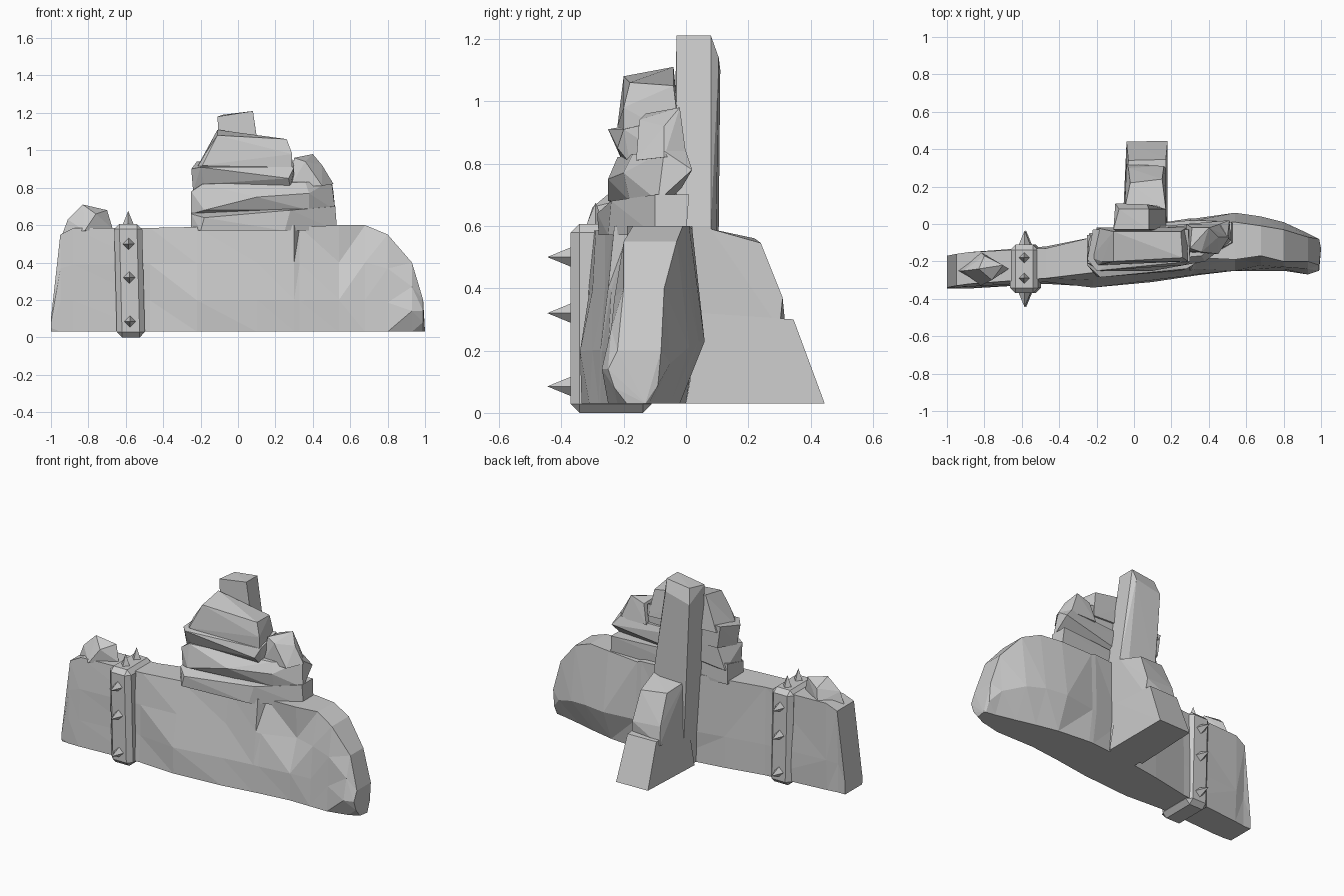
import bpy, bmesh
from mathutils import Vector


def finish(name, bm):
    bmesh.ops.recalc_face_normals(bm, faces=bm.faces)
    me = bpy.data.meshes.new(name)
    bm.to_mesh(me)
    bm.free()
    ob = bpy.data.objects.new(name, me)
    bpy.context.collection.objects.link(ob)
    return ob


def rock(name, pts):
    """Faceted stone: convex hull of a few corner points."""
    bm = bmesh.new()
    for p in pts:
        bm.verts.new(p)
    res = bmesh.ops.convex_hull(bm, input=bm.verts)
    junk = {g for g in res["geom_interior"] + res["geom_unused"] if isinstance(g, bmesh.types.BMVert)}
    bmesh.ops.delete(bm, geom=list(junk), context='VERTS')
    return finish(name, bm)


# Long wall: x, top z, four front depths (bottom to top), three back depths (top to bottom)
rows = [
    (-1.00, .10, -.34, -.345, -.345, -.34, -.17, -.17, -.17),
    (-.95, .55, -.345, -.345, -.34, -.33, -.16, -.17, -.17),
    (-.88, .585, -.345, -.34, -.335, -.32, -.15, -.15, -.16),
    (-.47, .585, -.32, -.31, -.31, -.29, -.13, -.12, -.12),
    (-.22, .59, -.335, -.34, -.30, -.26, -.07, -.07, -.07),
    (.10, .60, -.31, -.30, -.26, -.235, .0, .0, -.02),
    (.30, .60, -.28, -.275, -.25, -.23, .02, .03, .0),
    (.33, .59, -.275, -.27, -.24, -.18, .02, .03, .0),
    (.54, .60, -.25, -.25, -.18, -.19, .01, .06, -.02),
    (.68, .60, -.25, -.24, -.22, -.17, -.01, .04, -.05),
    (.80, .55, -.25, -.24, -.23, -.20, -.03, .01, -.08),
    (.93, .40, -.22, -.27, -.24, -.20, -.07, -.05, -.11),
    (.99, .20, -.19, -.23, -.25, -.22, -.08, -.09, -.12),
]
bm = bmesh.new()
rings = []
for x, top, *ys in rows:
    heights = (0, .3, .65, 1, 1, .35, 0)
    rings.append([bm.verts.new((x, y, .03 + f * (top - .03))) for y, f in zip(ys, heights)])
for a, b in zip(rings, rings[1:]):
    for i in range(7):
        j = (i + 1) % 7
        bm.faces.new((a[i], a[j], b[j], b[i]))
bm.faces.new(rings[0])
tip = bm.verts.new((1, -.13, .03))
for i in range(7):
    bm.faces.new((rings[-1][i], rings[-1][(i + 1) % 7], tip))
bmesh.ops.triangulate(bm, faces=bm.faces)
finish("stone_wall", bm)

# Stones piled on the wall
rock("left_cap_stone", [
    (-.94, -.25, .55), (-.82, -.15, .57), (-.67, -.24, .58), (-.82, -.33, .57),
    (-.83, -.24, .71), (-.91, -.25, .63), (-.70, -.22, .68), (-.76, -.30, .66), (-.80, -.17, .65)])
rock("lower_pile_base", [
    (-.25, -.22, .57), (-.20, -.28, .57), (.25, -.25, .57), (.53, -.10, .57),
    (.53, .0, .57), (-.25, -.06, .57), (-.25, -.22, .66), (-.18, -.285, .64),
    (.28, -.24, .68), (.52, -.10, .70), (.52, .01, .70), (-.25, -.06, .70)])
rock("lower_pile_top", [
    (-.25, -.20, .66), (-.18, -.25, .68), (.10, -.21, .68), (.38, -.18, .68),
    (.52, -.09, .68), (.51, .02, .78), (-.24, -.05, .66), (-.25, -.21, .78),
    (-.19, -.22, .82), (.10, -.25, .75), (.38, -.20, .77), (.50, -.07, .84),
    (.36, -.17, .83), (.46, .0, .84), (-.18, -.04, .83)])
rock("middle_stone", [
    (-.24, -.17, .78), (-.18, -.21, .82), (.28, -.18, .80), (.30, -.03, .80),
    (-.20, -.03, .80), (-.25, -.19, .90), (-.20, -.25, .91), (.27, -.22, .85),
    (.30, -.20, .91), (.29, -.03, .95), (-.22, -.03, .94)])
rock("upper_stone", [
    (-.23, -.18, .89), (-.19, -.22, .92), (.29, -.20, .88), (.28, -.02, .88),
    (-.20, -.02, .90), (-.17, -.20, .99), (.29, -.20, .98), (-.11, -.20, 1.08),
    (.26, -.18, 1.06), (.25, -.04, 1.05), (-.11, -.04, 1.11)])
rock("right_pile_stone", [
    (.28, -.15, .81), (.45, -.16, .81), (.51, -.07, .82), (.46, .0, .83), (.28, .0, .83),
    (.30, -.13, .96), (.36, -.15, .94), (.40, -.02, .98), (.45, -.07, .92), (.31, -.02, .95)])

# Pillar and stepped buttress at the back
rock("back_pillar", [
    (-.04, -.06, .03), (.17, -.06, .03), (.17, .09, .03), (-.04, .09, .03),
    (-.05, -.03, .60), (.17, -.03, .60), (.17, .08, .60), (-.06, .105, .59),
    (-.11, -.03, 1.18), (.08, -.03, 1.21), (.08, .08, 1.21), (-.08, .08, 1.19),
    (-.10, .11, 1.10), (.07, .105, 1.14)])
rock("buttress_upper", [
    (-.05, .0, .20), (.17, .0, .20), (.17, .30, .27), (-.04, .32, .27),
    (.16, .31, .37), (-.03, .30, .38), (.15, .24, .545), (-.02, .22, .56),
    (.17, .08, .59), (-.05, .08, .59)])
rock("buttress_foot", [
    (-.06, .0, .03), (.18, .0, .03), (.18, .445, .03), (-.04, .44, .03),
    (.17, .345, .30), (-.03, .34, .30), (-.05, .05, .32), (.17, .05, .32)])

# Strap around the wall with bevelled edges
bm = bmesh.new()
bmesh.ops.create_cube(bm, size=1)
for v in bm.verts:
    v.co = Vector((-.58 + v.co.x * .15, -.24 + v.co.y * .26, .303 + v.co.z * .606))
bmesh.ops.bevel(bm, geom=bm.edges[:], offset=.028, segments=1, affect='EDGES')
for v in bm.verts:
    v.co.x += (.3 - v.co.z) * .025
finish("strap", bm)


# Four-sided studs on the front, back and top of the strap
def spike(name, base, direction):
    d = Vector(direction)
    bm = bmesh.new()
    bmesh.ops.create_cone(bm, cap_ends=True, segments=4, radius1=.037, radius2=0, depth=.09)
    q = d.to_track_quat('Z', 'Y')
    for v in bm.verts:
        v.co = q @ v.co + Vector(base) + d * .035
    finish(name, bm)


for i, z in enumerate((.085, .32, .50)):
    x = -.575 - z * .02
    spike(f"front_spike_{i}", (x, -.365, z), (0, -1, 0))
    spike(f"back_spike_{i}", (x, -.115, z), (0, 1, 0))
for i, y in enumerate((-.18, -.29)):
    spike(f"top_spike_{i}", (-.587, y, .595), (0, 0, 1))
